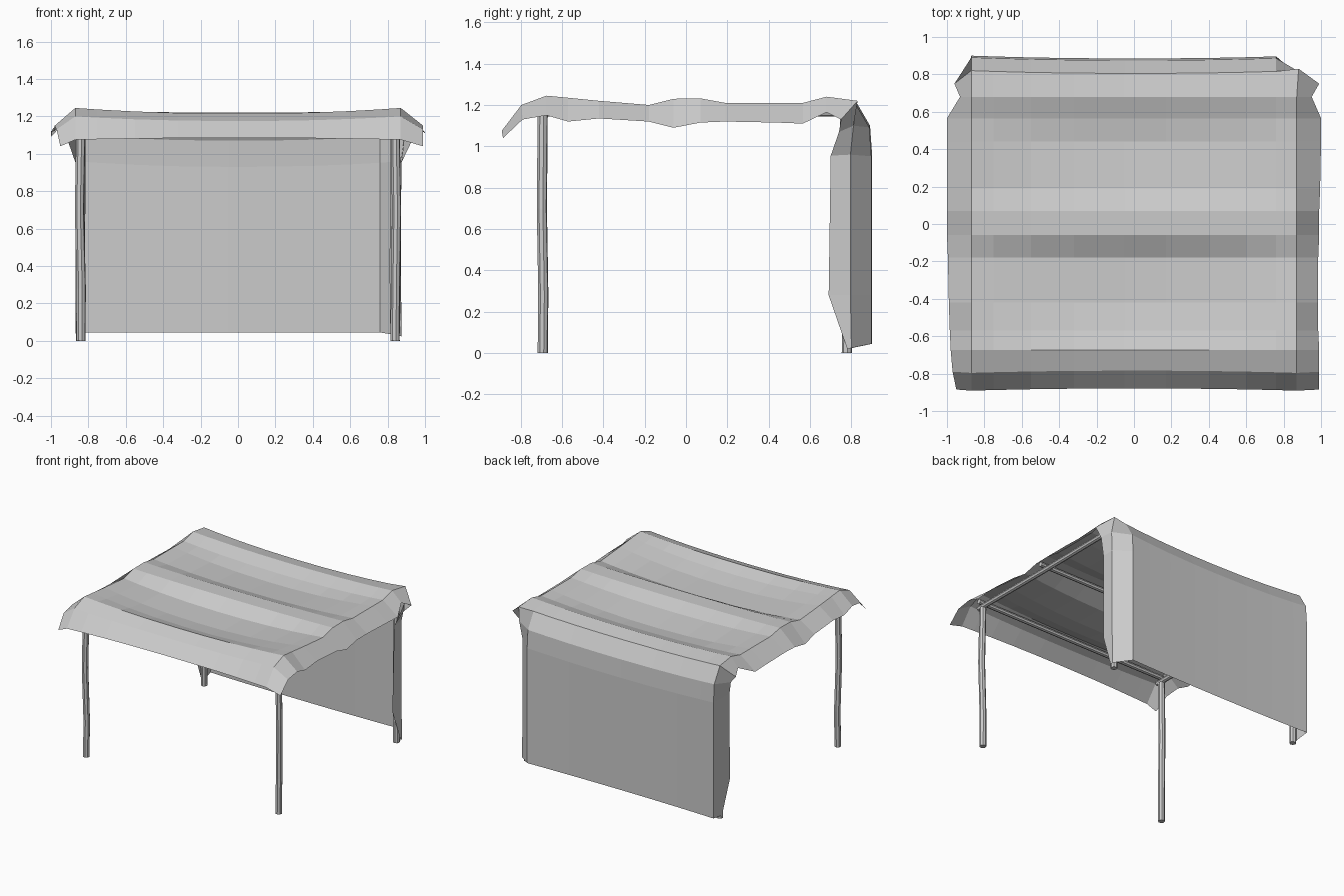
import bpy, bmesh

if "Cube" in bpy.data.objects:
    bpy.data.objects.remove(bpy.data.objects["Cube"])


def make_object(name, bm):
    me = bpy.data.meshes.new(name)
    bm.to_mesh(me)
    bm.free()
    ob = bpy.data.objects.new(name, me)
    bpy.context.collection.objects.link(ob)
    return ob


def pole(name, pts, r, sides=8):
    """Slightly crooked stick: a round poly curve turned into a mesh."""
    cu = bpy.data.curves.new(name, 'CURVE')
    cu.dimensions = '3D'
    cu.bevel_depth = r
    cu.bevel_resolution = (sides - 4) // 2
    cu.use_fill_caps = True
    sp = cu.splines.new('POLY')
    sp.points.add(len(pts) - 1)
    for p, q in zip(sp.points, pts):
        p.co = (*q, 1)
    tmp = bpy.data.objects.new(name + "_curve", cu)
    bpy.context.collection.objects.link(tmp)
    dg = bpy.context.evaluated_depsgraph_get()
    me = bpy.data.meshes.new_from_object(tmp.evaluated_get(dg))
    bpy.data.objects.remove(tmp)
    ob = bpy.data.objects.new(name, me)
    bpy.context.collection.objects.link(ob)
    for poly in me.polygons:
        poly.use_smooth = False


# cloth roof rows: y, z at the side crease, z at the centre, left flap x, right flap x, flap z
ROOF = [
    (-0.885, 1.075, 1.085, -0.95, 0.99, 1.04),
    (-0.79, 1.20, 1.175, -0.97, 0.99, 1.13),
    (-0.675, 1.245, 1.215, -0.98, 0.99, 1.15),
    (-0.57, 1.235, 1.18, -0.985, 0.985, 1.12),
    (-0.42, 1.22, 1.155, -0.99, 0.985, 1.135),
    (-0.18, 1.20, 1.155, -0.995, 0.985, 1.12),
    (-0.06, 1.23, 1.22, -1.00, 0.99, 1.09),
    (0.07, 1.232, 1.22, -1.00, 0.99, 1.115),
    (0.19, 1.21, 1.175, -1.00, 0.995, 1.12),
    (0.44, 1.21, 1.155, -1.00, 1.00, 1.115),
    (0.565, 1.21, 1.175, -1.00, 1.00, 1.11),
    (0.68, 1.24, 1.215, -0.93, 0.95, 1.165),
]
# back sheet rows: y, z, left flap (x, y), right flap (x, y), flap z, right crease (x, y)
BACK = [
    (0.81, 1.205, (-0.96, 0.75), (0.99, 0.75), 1.13, (0.88, 0.83)),
    (0.88, 1.085, (-0.91, 0.74), (0.93, 0.74), 1.07, (0.89, 0.81)),
    (0.89, 0.945, (-0.87, 0.70), (0.875, 0.70), 0.955, (0.872, 0.795)),
    (0.89, 0.28, (-0.87, 0.695), (0.865, 0.69), 0.28, (0.872, 0.795)),
    (0.89, 0.045, (-0.86, 0.78), (0.875, 0.78), 0.02, (0.872, 0.80)),
]
XS = [-0.87, -0.75, -0.55, -0.32, -0.05, 0.17, 0.40, 0.60, 0.76, 0.87]


def sag(x):
    return max(0.0, 1 - (abs(x) / 0.87) ** 2.2)


# cloth canopy: one sheet running over the roof and down the back
rows = []
for y, ze, zc, xl, xr, zf in ROOF:
    row = [(xl, y, zf)]
    bow = 0.012 if y < -0.7 else 0
    row += [(x, y + bow * (sag(x) - 0.5), ze + (zc - ze) * sag(x)) for x in XS]
    rows.append(row + [(xr, y, zf)])
for y, z, fl, fr, zf, cr in BACK:
    row = [(*fl, zf)]
    drop = 0.03 if z > 0.5 else 0.0
    row += [(x, y + 0.01 - 0.015 * sag(x), z + drop * (0.5 - sag(x))) for x in XS[:-1]]
    row += [(*cr, z + drop * 0.5 - (0.02 if z < 0.1 else 0)), (*fr, zf)]
    rows.append(row)

bm = bmesh.new()
grid = [[bm.verts.new(p) for p in row] for row in rows]
for a, b in zip(grid, grid[1:]):
    for i in range(len(a) - 1):
        bm.faces.new((a[i], a[i + 1], b[i + 1], b[i]))
bm.normal_update()
make_object("cloth_canopy", bm)

for side, s in (("left", -1), ("right", 1)):
    x = 0.84 * s
    # front and back posts
    pole("front_post_" + side, [(x, -0.693, 0), (x + 0.002, -0.69, 0.28),
                                (x + 0.008 * s, -0.697, 0.7), (x, -0.693, 1.15)], 0.025)
    pole("back_post_" + side, [(x, 0.778, 0), (x - 0.005, 0.782, 0.4),
                               (x, 0.775, 0.8), (x, 0.77, 1.15)], 0.025)
    # side rail from front post to back post
    pole("side_rail_" + side, [(x, -0.74, 1.165), (x, 0.0, 1.16), (x, 0.79, 1.165)], 0.02)

# cross beams carrying the cloth
for name, y, z in (("front_beam", -0.69, 1.185), ("middle_beam", 0.0, 1.19), ("back_beam", 0.74, 1.17)):
    pole(name, [(-0.88, y, z + 0.005), (0, y + 0.005, z), (0.88, y, z + 0.005)], 0.019)
